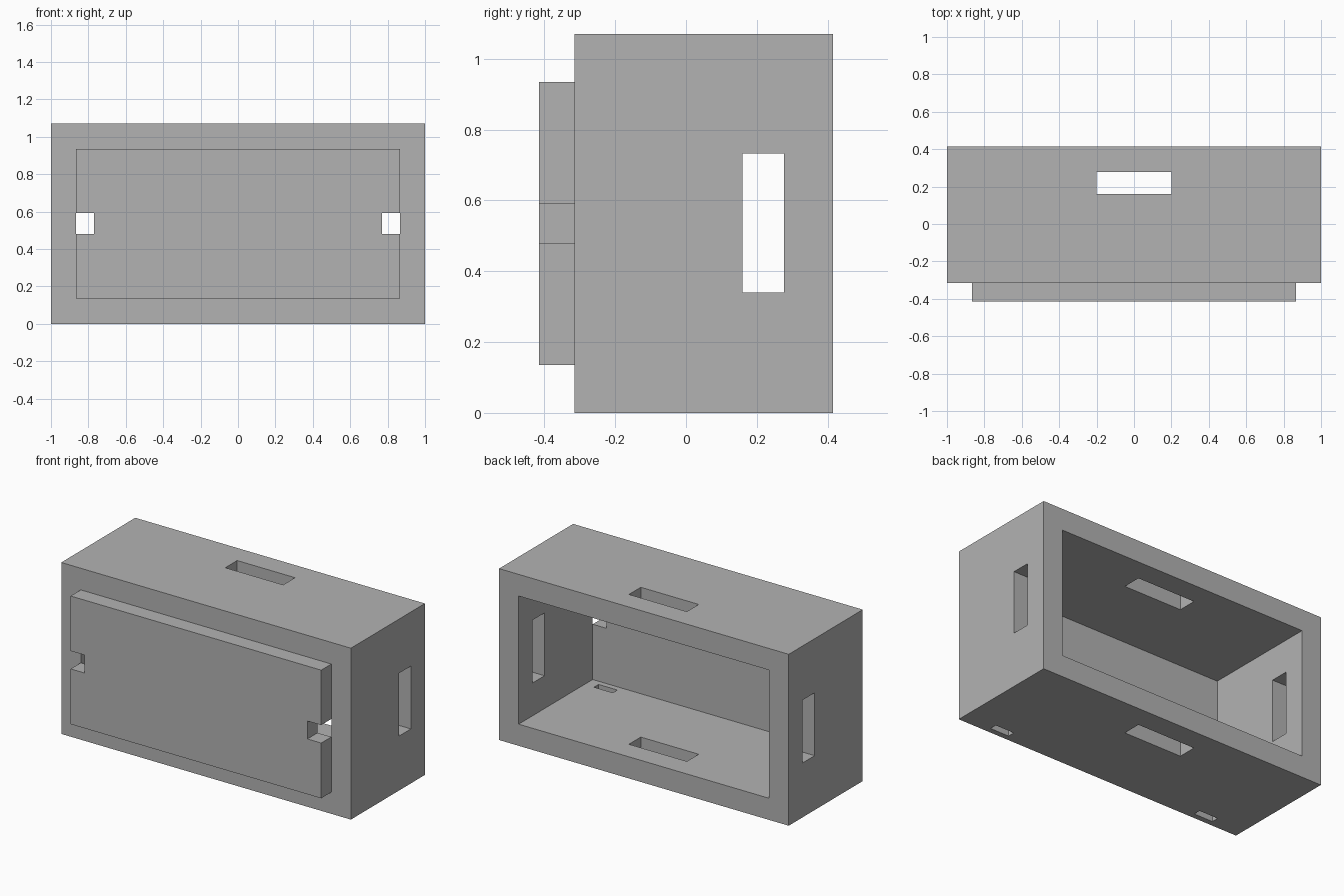
import bpy

default = bpy.data.objects.get("Cube")
if default:
    bpy.data.objects.remove(default, do_unlink=True)

# One plain grey for the whole enclosure
GREY = (0.45, 0.45, 0.45, 1.0)
grey = bpy.data.materials.new("plain_grey")
grey.use_nodes = True
grey.diffuse_color = GREY
grey.node_tree.nodes["Principled BSDF"].inputs["Base Color"].default_value = GREY

# Overall dimensions
HEIGHT = 1.07
WALL = 0.135
FRONT, BACK = -0.315, 0.415
OVER = 0.1  # how far cutters reach past a surface


def box(name, x, y, z):
    """Axis-aligned box from three (min, max) ranges."""
    bpy.ops.mesh.primitive_cube_add(size=1)
    obj = bpy.context.object
    obj.name = obj.data.name = name
    for v in obj.data.vertices:
        v.co = [lo + (c + 0.5) * (hi - lo) for c, (lo, hi) in zip(v.co, (x, y, z))]
    obj.data.materials.append(grey)
    return obj


def cut(target, name, x, y, z):
    """Subtract a box from the target, keeping the cutter hidden."""
    cutter = box(name, x, y, z)
    cutter.hide_render = True
    cutter.hide_set(True)
    cutter.display_type = 'WIRE'
    mod = target.modifiers.new(name, 'BOOLEAN')
    mod.operation = 'DIFFERENCE'
    mod.solver = 'EXACT'
    mod.object = cutter


def apply_cuts(target):
    """Bake the cuts into the mesh and drop the cutters."""
    bpy.context.view_layer.objects.active = target
    cutters = [m.object for m in target.modifiers]
    for mod in list(target.modifiers):
        bpy.ops.object.modifier_apply(modifier=mod.name)
    for c in cutters:
        bpy.data.objects.remove(c, do_unlink=True)


# Outer case: a rectangular tube open from front to back
case = box("case", (-1, 1), (FRONT, BACK), (0, HEIGHT))
cut(case, "cavity_cutter", (WALL - 1, 1 - WALL), (FRONT - OVER, BACK + OVER),
    (WALL, HEIGHT - WALL))

# Slots through roof and floor, and through both side walls
SLOT_Y = (0.16, 0.277)
cut(case, "roof_floor_slot_cutter", (-0.2, 0.2), SLOT_Y, (-OVER, HEIGHT + OVER))
cut(case, "side_slot_cutter", (-1 - OVER, 1 + OVER), SLOT_Y, (0.34, 0.732))

# Small slots through the floor only, near the front
for side, (x0, x1) in (("left", (0.67, 0.8)), ("right", (-0.8, -0.67))):
    cut(case, side + "_floor_slot_cutter", (x0, x1), (-0.28, -0.235), (-OVER, WALL + OVER))
apply_cuts(case)

# Raised front panel closing the tube, notched at both ends
PANEL_X = 1 - WALL
panel = box("front_panel", (-PANEL_X, PANEL_X), (-BACK, FRONT), (WALL, HEIGHT - WALL))
for side, (x0, x1) in (("left", (0.77, 1)), ("right", (-1, -0.77))):
    cut(panel, side + "_notch_cutter", (x0, x1), (-BACK - OVER, FRONT + OVER), (0.48, 0.592))
apply_cuts(panel)
